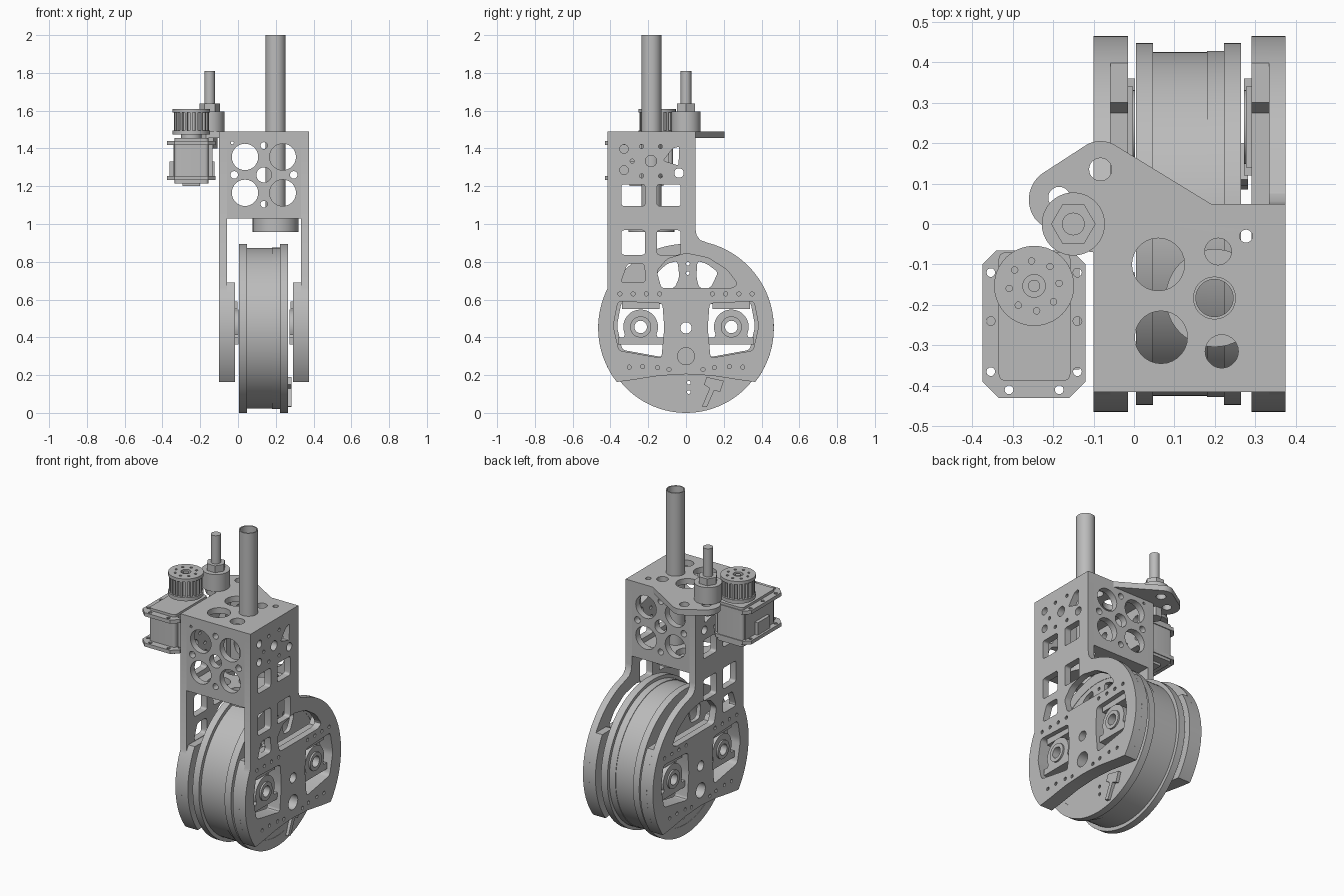
import bpy, bmesh
from math import cos, sin, pi, radians
from mathutils import Matrix, Vector

cube = bpy.data.objects.get("Cube")
if cube:
    bpy.data.objects.remove(cube)

grey = bpy.data.materials.new("machined_grey")
grey.use_nodes = True
COLOUR = (0.5, 0.5, 0.5, 1)
grey.diffuse_color = COLOUR
grey.node_tree.nodes["Principled BSDF"].inputs["Base Color"].default_value = COLOUR

# Drawing planes: columns are the world directions of sketch x, sketch y, depth
PLANES = {
    "top": Matrix(((1, 0, 0), (0, 1, 0), (0, 0, 1))),
    "side": Matrix(((0, 0, 1), (1, 0, 0), (0, 1, 0))),
    "front": Matrix(((1, 0, 0), (0, 0, -1), (0, 1, 0))),
}
parts = []


def arc(cx, cy, r, a0, a1, n=24):
    return [(cx + r * cos(radians(a0 + (a1 - a0) * i / n)),
             cy + r * sin(radians(a0 + (a1 - a0) * i / n))) for i in range(n + 1)]


def circle(cx, cy, r, n=28):
    return arc(cx, cy, r, 0, 360, n)[:-1]


def rect(x0, x1, y0, y1):
    return [(x0, y0), (x1, y0), (x1, y1), (x0, y1)]


def rounded(points, r=0.02, n=4):
    """Fillet every corner of a polygon."""
    out = []
    for i, p in enumerate(points):
        p = Vector(p)
        a, b = Vector(points[i - 1]) - p, Vector(points[(i + 1) % len(points)]) - p
        p0 = p + a.normalized() * min(r, a.length * 0.45)
        p1 = p + b.normalized() * min(r, b.length * 0.45)
        for k in range(n + 1):
            t = k / n
            out.append(tuple(p0 * (1 - t) ** 2 + p * 2 * t * (1 - t) + p1 * t * t))
    return out


def flip(points):
    return [(-x, y) for x, y in points]


def finish(name, mesh):
    obj = bpy.data.objects.new(name, mesh)
    mesh.materials.clear()
    mesh.materials.append(grey)
    bpy.context.collection.objects.link(obj)
    parts.append(obj)
    return obj


def plate(name, plane, lo, hi, outline, holes=()):
    """Extrude a sketch with holes between two depths along the plane normal."""
    curve = bpy.data.curves.new(name, "CURVE")
    curve.dimensions, curve.fill_mode = "2D", "BOTH"
    curve.extrude = (hi - lo) / 2
    for loop in [outline, *holes]:
        spline = curve.splines.new("POLY")
        spline.points.add(len(loop) - 1)
        for pt, (x, y) in zip(spline.points, loop):
            pt.co = (x, y, 0, 1)
        spline.use_cyclic_u = True
    temp = bpy.data.objects.new(name, curve)
    bpy.context.collection.objects.link(temp)
    dg = bpy.context.evaluated_depsgraph_get()
    mesh = bpy.data.meshes.new_from_object(temp.evaluated_get(dg))
    bpy.data.objects.remove(temp)
    bm = bmesh.new()
    bm.from_mesh(mesh)
    bmesh.ops.remove_doubles(bm, verts=bm.verts, dist=1e-5)
    bmesh.ops.recalc_face_normals(bm, faces=bm.faces)
    bm.to_mesh(mesh)
    bm.free()
    rot = PLANES[plane].to_4x4()
    mesh.transform(rot @ Matrix.Translation((0, 0, (lo + hi) / 2)))
    return finish(name, mesh)


HUB = 0.4475   # wheel axis height
MID = 0.1375   # fork centre in x

# Shared side cutouts
pocket = rounded([(-.36, .59), (-.385, .46), (-.355, .33), (-.13, .29), (-.115, .45), (-.125, .58)])
fan = rounded([(-.13, .66), (-.155, .75), (-.1, .815), (0, .845), (.12, .82), (.22, .755), (.275, .68), (.24, .66)])
bolts = [circle(s * y, .63, .011, 10) for s in (-1, 1) for y in (.14, .21, .28, .35)]
bolts += [circle(s * y, .235 + y * .06 - abs(y - .19) * .1, .011, 10) for s in (-1, 1) for y in (.09, .15, .23, .3)]
low_holes = [pocket, flip(pocket), circle(0, .45, .03), circle(0, .3, .045)] + bolts

windows = [rounded(rect(y, y + .125, z, z + h), .015)
           for z, h in ((1.095, .115), (.837, .13)) for y in (-.342, -.153)]
windows += [rounded([(-.345, .69), (-.215, .69), (-.22, .79), (-.31, .79)]), fan]
windows += [rounded([(-.12, 1.335), (-.04, 1.31), (-.035, 1.41), (-.07, 1.4)], .01)]
windows += [circle(-.328, z, .023) for z in (1.285, 1.397)] + [circle(-.037, 1.27, .025)]
windows += [circle(-.185, 1.333, .03)]
windows += [circle(-.185 + .1 * cos(a * pi / 3), 1.333 + .09 * sin(a * pi / 3), .011, 10) for a in range(1, 6)]

# Fork side plates and their thicker lower pads
lower_left, lower_right = arc(0, .45, .465, 149, 218), arc(0, .45, .465, -38, 31)
side_outline = ([(-.415, 1.455)] + arc(0, .45, .465, 153, 218) + [(-.28, .175), (-.14, .197), (0, .205), (.14, .197), (.28, .175)]
                + arc(0, .45, .465, -38, 76) + [(.075, .915), (.056, .94), (.05, .975), (.05, 1.455)])
pad_outline = (lower_left + [(-.28, .175), (-.14, .197), (0, .205), (.14, .197), (.28, .175)] + lower_right
               + [(.3, .69), (.275, .655), (-.15, .655), (-.17, .685)])
for s, label in ((-1, "right"), (1, "left")):
    def span(a, b):
        return sorted((MID + s * a, MID + s * b))
    plate(label + "_fork_plate", "side", *span(.196, .2375), side_outline, low_holes + windows)
    plate(label + "_fork_pad", "side", *span(.1525, .196), pad_outline, low_holes)
    # Pillow block bearings
    for m in (-1, 1):
        y, z = m * .24, .455
        housing = arc(y, z, .092, -25, 205) + [(y - .09, .4), (y - .12, .4), (y - .12, .362), (y + .12, .362), (y + .12, .4), (y + .09, .4)]
        plate(label + "_bearing_housing", "side", *span(.135, .215), housing, [circle(y, z, .055)])
        plate(label + "_bearing_insert", "side", *span(.14, .225), circle(y, z, .056), [circle(y, z, .033)])
        plate(label + "_bearing_cap", "side", *span(.14, .21), rect(y - .1, y + .1, .55, .59))

# Box walls of the fork head
def wall_holes():
    big = [circle(x, z, .07) for x in (.037, .237) for z in (1.165, 1.355)]
    small = [circle(MID, 1.415, .018), circle(MID, 1.105, .018), circle(-.02, 1.26, .02), circle(.295, 1.26, .02)]
    return big + small + [circle(MID, 1.26, .04), circle(-.03, 1.43, .008, 8)]


for label, lo in (("front", .374), ("back", -.05)):
    plate(label + "_wall", "front", lo, lo + .041, rect(-.0585, .3335, 1.028, 1.455), wall_holes())

deck_holes = [circle(.06, -.1, .065), circle(.067, -.28, .065), circle(.208, -.068, .033),
              circle(.217, -.315, .041), circle(.277, -.03, .016), circle(.199, -.183, .05)]
plate("head_floor", "top", 1.028, 1.065, rect(-.0585, .3335, -.374, .009), deck_holes)

# Top deck with the idler arm
deck = ([(-.1, -.415), (.375, -.415), (.375, .05), (.19, .05)] + arc(-.083, .135, .07, 58, 118, 8)
        + arc(-.18, .06, .08, 120, 215, 12) + [(-.17, -.06), (-.1, -.07)])
plate("top_deck", "top", 1.455, 1.49, deck, deck_holes + [circle(-.083, .135, .028), circle(-.185, .065, .027)])

# Steering tube and flange
plate("steering_tube", "top", 1.02, 2.0, circle(.199, -.183, .053, 40), [circle(.199, -.183, .046, 40)])
plate("tube_flange", "top", .957, 1.028, circle(.199, -.183, .121, 48), [circle(.199, -.183, .046, 40)])

# Idler post
plate("idler_base", "top", 1.49, 1.595, circle(-.15, 0, .078, 40))
plate("idler_hex_nut", "top", 1.595, 1.637, circle(-.15, 0, .055, 6))
plate("idler_shaft", "top", 1.637, 1.81, circle(-.15, 0, .028))
plate("idler_lower_nut", "top", 1.4, 1.455, circle(-.15, 0, .042, 6))

# Wheel ring, revolved about x
profile = [(.005, .385), (.005, .4475), (.047, .4475), (.047, .425), (.18, .425), (.18, .428),
           (.222, .428), (.222, .4475), (.265, .4475), (.265, .385)]
bm = bmesh.new()
verts = [bm.verts.new((x, 0, HUB + r)) for x, r in profile]
edges = [bm.edges.new((verts[i - 1], verts[i])) for i in range(len(verts))]
bmesh.ops.spin(bm, geom=verts + edges, cent=(0, 0, HUB), axis=(1, 0, 0), angle=2 * pi, steps=96, use_merge=True)
bmesh.ops.remove_doubles(bm, verts=bm.verts, dist=1e-5)
bmesh.ops.recalc_face_normals(bm, faces=bm.faces)
wheel = bpy.data.meshes.new("wheel_ring")
bm.to_mesh(wheel)
bm.free()
finish("wheel_ring", wheel)

# Wheel webs with openings
small_pocket = [(y * .95, HUB + (z - HUB) * .97) for y, z in pocket]
slot = rounded([(-.14, .66), (-.155, .74), (-.1, .79), (-.045, .805), (-.035, .72), (-.06, .66)])
slot2 = rounded([(.07, .66), (.055, .72), (.06, .805), (.11, .79), (.17, .745), (.13, .66)])
web_holes = [small_pocket, flip(small_pocket), slot, slot2, circle(0, .45, .03),
             circle(.01, .74, .01, 10), circle(.01, .79, .01, 10), circle(.015, .16, .01, 10), circle(.015, .11, .01, 10)]
for label, lo in (("right", .007), ("left", .238)):
    plate(label + "_wheel_web", "side", lo, lo + .025, circle(0, HUB, .39, 96), web_holes)

# Sensor clip low on the wheel
plate("sensor_clip", "side", .262, .282, [(.11, .19), (.2, .17), (.18, .11), (.15, .12), (.11, .03), (.085, .035), (.125, .13), (.095, .15)])

# Servo motor
MX = -.247
holes = [circle(MX + s * .107, y, .011, 10) for s in (-1, 1) for y in (-.12, -.24, -.365)]
holes += [circle(MX + s * .062, -.41, .011, 10) for s in (-1, 1)]
ear = [(-.375, -.1), (-.375, -.39), (-.335, -.43), (-.16, -.43), (-.12, -.39), (-.12, -.1), (-.155, -.065), (-.34, -.065)]
for label, lo in (("upper", 1.418), ("lower", 1.232)):
    plate(label + "_motor_ears", "top", lo, lo + .022, ear, holes)
plate("motor_body", "top", 1.215, 1.455, rounded(rect(-.335, -.157, -.388, -.07)))
plate("motor_case", "top", 1.25, 1.425, rect(-.342, -.135, -.36, -.09))
plate("motor_side_lugs", "top", 1.25, 1.33, rect(-.362, -.125, -.3, -.18))
plate("motor_foot", "top", 1.2, 1.22, rect(-.295, -.2, -.3, -.12))

# Toothed pulley on the motor
PY = -.153
plate("pulley_neck", "top", 1.45, 1.475, circle(MX, PY, .055))
teeth = []
for i in range(20):
    for r, d in ((.078, -.25), (.093, -.2), (.093, .2), (.078, .25)):
        a = (i + d) * 2 * pi / 20
        teeth.append((MX + r * cos(a), PY + r * sin(a)))
plate("pulley_teeth", "top", 1.495, 1.59, teeth)
bolt_ring = [circle(MX + .062 * cos(k * pi / 4 + .1), PY + .062 * sin(k * pi / 4 + .1), .008, 10) for k in range(8)]
plate("pulley_lower_flange", "top", 1.473, 1.495, circle(MX, PY, .099, 40))
plate("pulley_upper_flange", "top", 1.59, 1.61, circle(MX, PY, .099, 40), bolt_ring + [circle(MX, PY, .028)])
plate("pulley_shaft", "top", 1.59, 1.607, circle(MX, PY, .015))

# Smooth round surfaces, keep edges sharp
for obj in bpy.context.view_layer.objects:
    obj.select_set(obj in parts)
bpy.context.view_layer.objects.active = parts[0]
bpy.ops.object.shade_smooth_by_angle(angle=radians(30))
